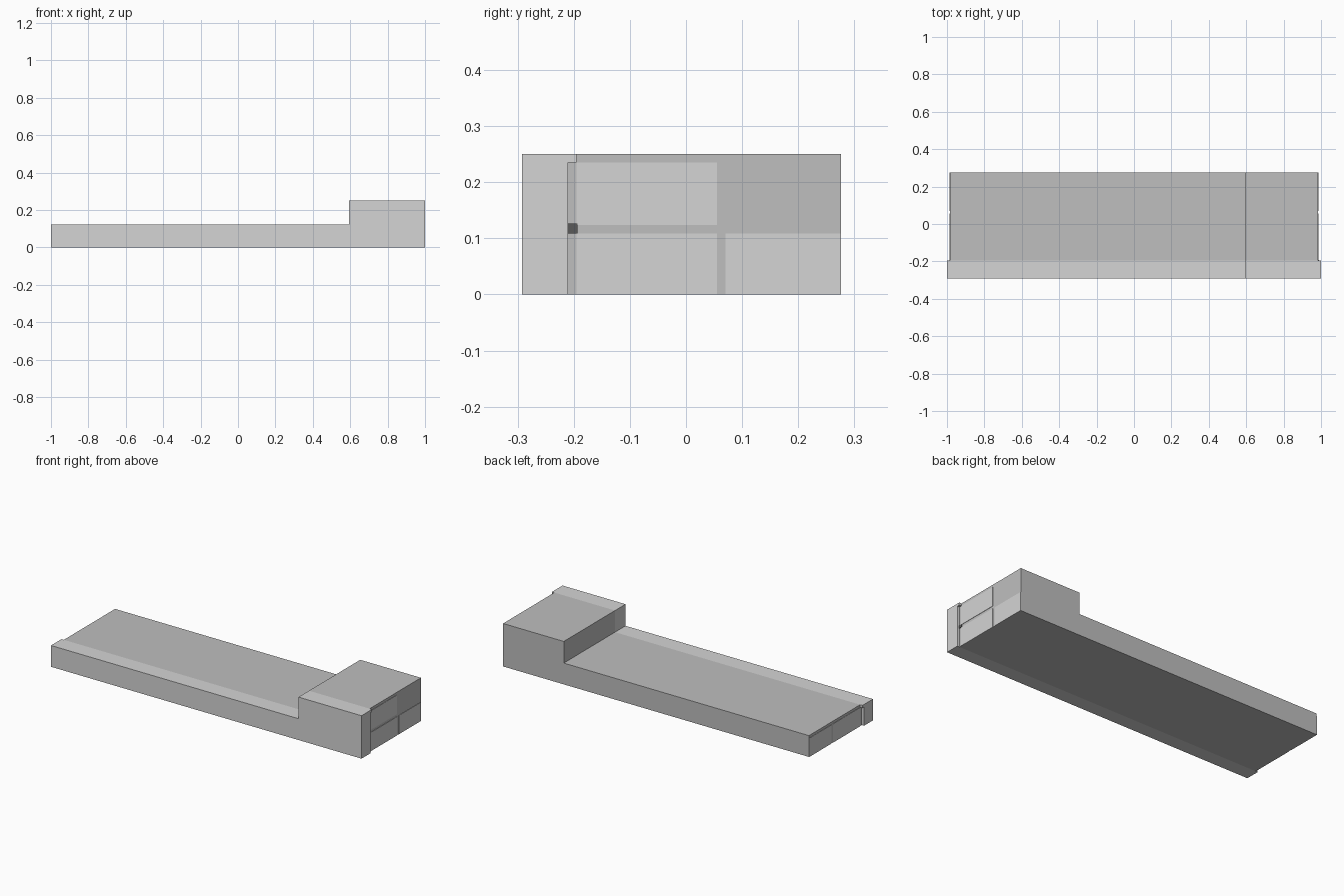
import bpy, bmesh

if "Cube" in bpy.data.objects:
    bpy.data.objects.remove(bpy.data.objects["Cube"])


def material(name, v):
    m = bpy.data.materials.new(name)
    m.diffuse_color = (v, v, v, 1)
    m.use_nodes = True
    m.node_tree.nodes["Principled BSDF"].inputs["Base Color"].default_value = m.diffuse_color
    return m


LIGHT = material("light grey", 0.66)
MID = material("mid grey", 0.52)
DARK = material("dark grey", 0.1)


def extrude_profile(name, pts, y0, y1, mat):
    """Extrude an x-z outline from y0 to y1."""
    bm = bmesh.new()
    face = bm.faces.new([bm.verts.new((x, y0, z)) for x, z in pts])
    ext = bmesh.ops.extrude_face_region(bm, geom=[face])
    verts = [v for v in ext["geom"] if isinstance(v, bmesh.types.BMVert)]
    bmesh.ops.translate(bm, verts=verts, vec=(0, y1 - y0, 0))
    bmesh.ops.recalc_face_normals(bm, faces=bm.faces)
    me = bpy.data.meshes.new(name)
    bm.to_mesh(me)
    bm.free()
    me.materials.append(mat)
    ob = bpy.data.objects.new(name, me)
    bpy.context.collection.objects.link(ob)
    return ob


def box(name, x0, x1, y0, y1, z0, z1, mat):
    return extrude_profile(name, [(x0, z0), (x1, z0), (x1, z1), (x0, z1)], y0, y1, mat)


def step_outline(end, step, low, high):
    return [(-end, 0), (end, 0), (end, high), (step, high), (step, low), (-end, low)]


FRONT, BACK = -0.292, 0.276
SLAB, BODY = -0.21, -0.195
STEP, LOW, HIGH, T = 0.594, 0.124, 0.25, 0.015
END = 0.985

# Stepped body, and the recessed strip that joins it to the front slab
extrude_profile("body", step_outline(END, STEP, LOW, HIGH), BODY, BACK, MID)
extrude_profile("joint_strip", step_outline(END, STEP + T, LOW - T, HIGH - T), SLAB, BODY, MID)

# Front slab with a thin lip running along its top
extrude_profile("front_slab", step_outline(1, STEP, LOW, HIGH), FRONT, SLAB, LIGHT)
extrude_profile("slab_lip", [
    (-1, LOW - T), (STEP + T, LOW - T), (STEP + T, HIGH - T), (1, HIGH - T),
    (1, HIGH), (STEP, HIGH), (STEP, LOW), (-1, LOW)], SLAB, BODY, LIGHT)

# Pale end panels, the dark frame between them is the body itself
for side, s in (("right", 1), ("left", -1)):
    x0, x1 = sorted((s * (END - 0.002), s * (END + 0.002)))
    box(side + "_lower_front_panel", x0, x1, BODY, 0.055, 0, LOW - T, LIGHT)
    box(side + "_lower_back_panel", x0, x1, 0.07, BACK, 0, LOW - T, LIGHT)
box("right_upper_panel", END - 0.002, END + 0.002, BODY, 0.055, LOW, HIGH - T, LIGHT)

# Small dark socket in the right end joint
box("socket", END - 0.002, END + 0.003, SLAB, BODY + 0.002, LOW - T, LOW + 0.002, DARK)
